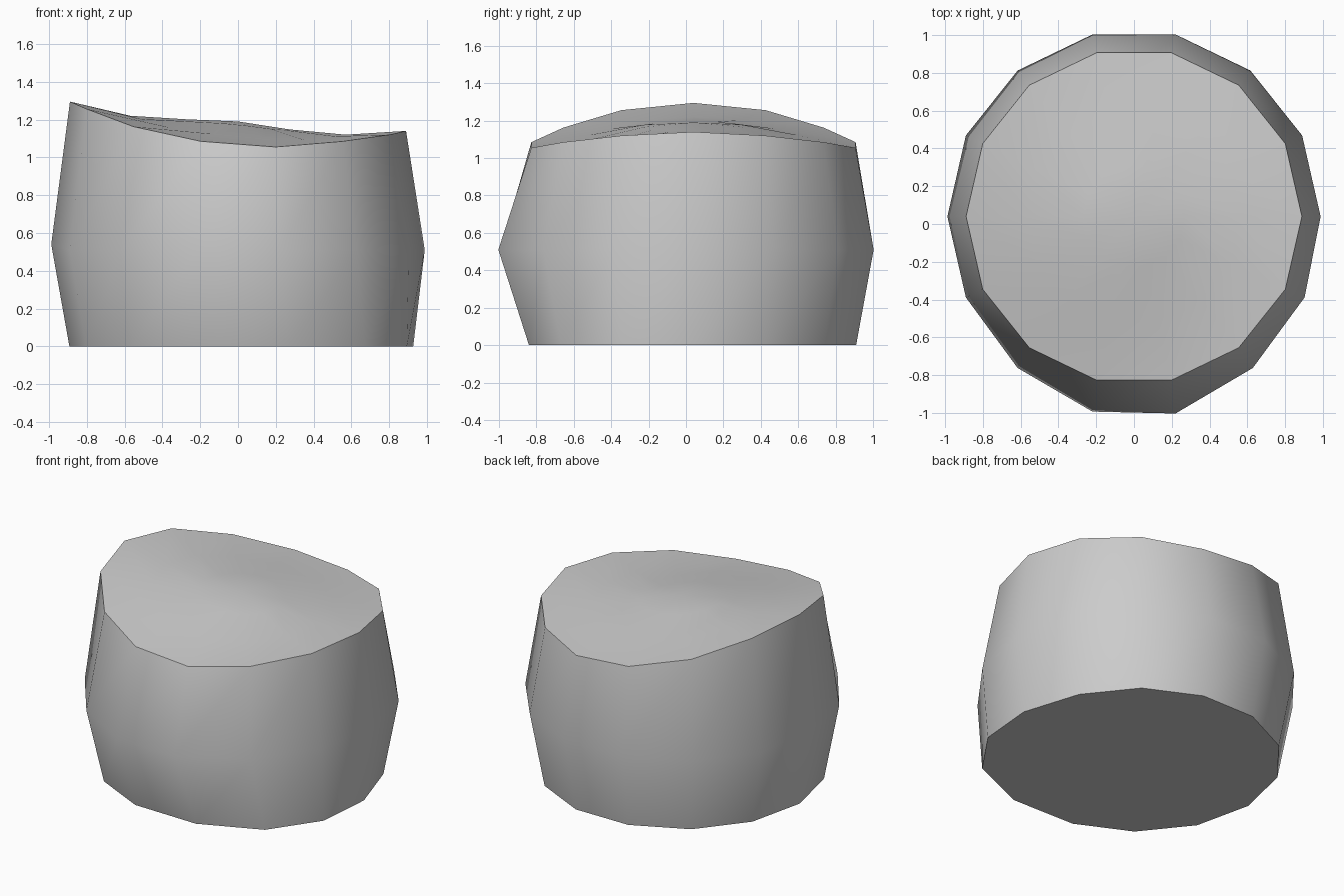
import bpy, bmesh, math

if "Cube" in bpy.data.objects:
    bpy.data.objects.remove(bpy.data.objects["Cube"])

N = 14
CY = 0.04  # ring centre in y


def lerp_table(pts, x):
    for (x0, z0), (x1, z1) in zip(pts, pts[1:]):
        if x <= x1:
            return z0 + (z1 - z0) * (x - x0) / (x1 - x0)
    return pts[-1][1]


# top surface: height along the left-right crest, and drop to front and back
crest = [(-0.89, 1.295), (-0.57, 1.22), (-0.25, 1.2), (0, 1.19),
         (0.25, 1.15), (0.57, 1.12), (0.89, 1.14)]
drop = [(0, 0), (0.27, 0.015), (0.57, 0.075), (0.9, 0.12)]
# rim heights from the right-hand corner to the left-hand corner, mirrored in y
rim = [1.14, 1.12, 1.085, 1.055, 1.085, 1.163, 1.256, 1.295]
# forward bulge of the front corners at the belly
bulge = {3: 0.08, 4: 0.07, 2: 0.03, 5: 0.03}

bm = bmesh.new()


def ring(radius, height, front=False):
    verts = []
    for i in range(N):
        a = 2 * math.pi * i / N
        x, dy = radius * math.cos(a), radius * math.sin(a)
        z = height(min(i, N - i), x, dy)
        if front and dy < 0:
            dy -= bulge.get(N - i, 0)
        verts.append(bm.verts.new((x, CY + dy, z)))
    return verts


def bridge(a, b):
    for i in range(N):
        j = (i + 1) % N
        bm.faces.new((a[i], a[j], b[j], b[i]))


surface = lambda k, x, dy: lerp_table(crest, x) - lerp_table(drop, abs(dy))

# base, with its front right corners pushed sideways
base = ring(0.892, lambda k, x, dy: 0)
for i, dx in {0: 0.035, 13: 0.09, 12: 0.115, 11: 0.07, 10: -0.0}.items():
    base[i].co.x += dx
for i in (11, 12):
    base[i].co.y -= 0.01

# belly, rim, then the inner rings of the wavy top
belly = ring(0.988, lambda k, x, dy: 0.54 if k == 7 else 0.51, True)
for i in (12, 13):
    belly[i].co.x += 0.013
top = ring(0.889, lambda k, x, dy: rim[k])
rings = [base, belly, top, ring(0.57, surface), ring(0.27, surface)]
for a, b in zip(rings, rings[1:]):
    bridge(a, b)
centre = bm.verts.new((0, CY, 1.19))
for i in range(N):
    bm.faces.new((rings[-1][i], rings[-1][(i + 1) % N], centre))
bm.faces.new(base[::-1])
bmesh.ops.recalc_face_normals(bm, faces=bm.faces)

mesh = bpy.data.meshes.new("barrel_block")
bm.to_mesh(mesh)
bm.free()
obj = bpy.data.objects.new("barrel_block", mesh)
bpy.context.collection.objects.link(obj)
bpy.context.view_layer.objects.active = obj
obj.select_set(True)
bpy.ops.object.shade_smooth_by_angle(angle=math.radians(35))
